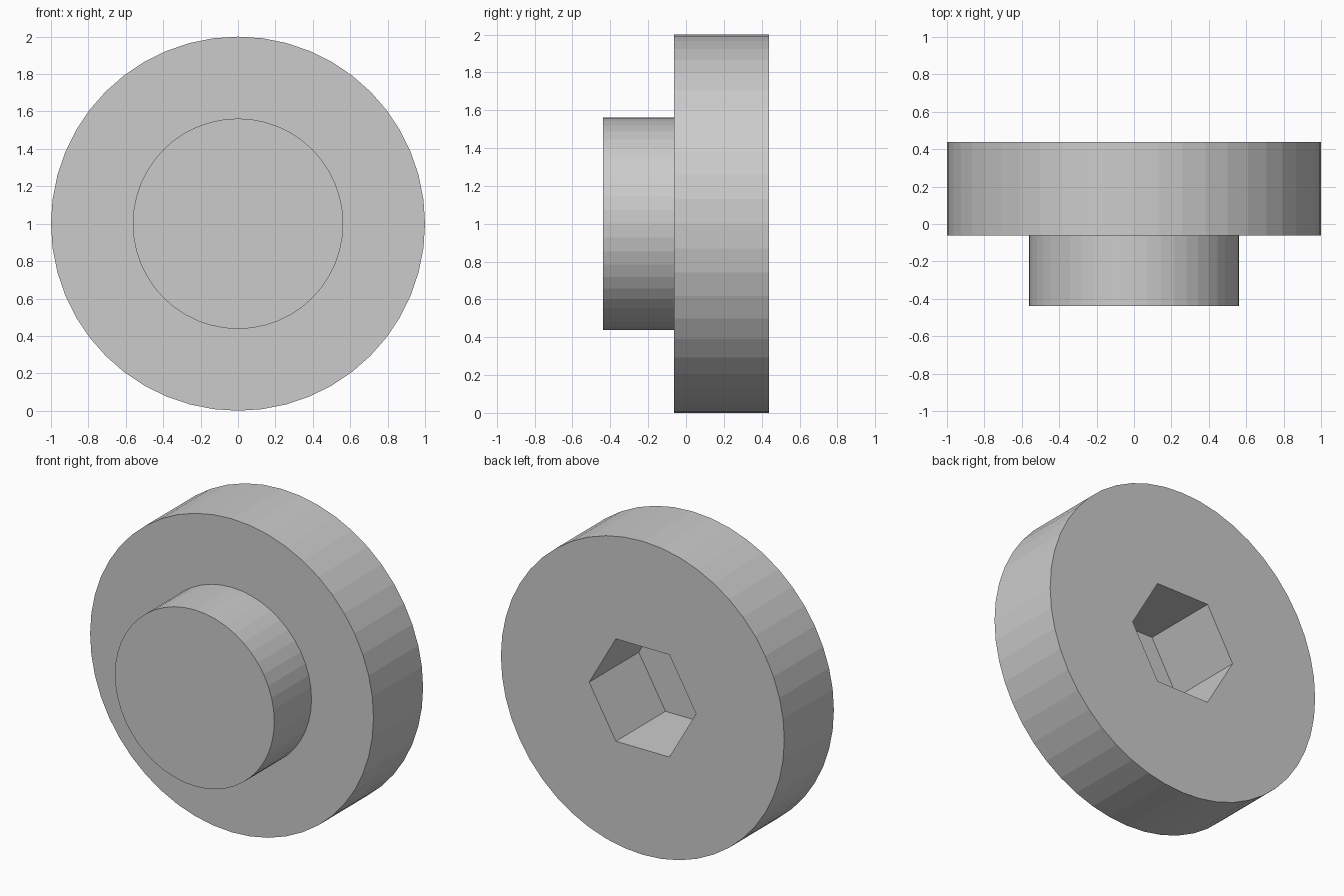
import bpy, bmesh
from math import cos, sin, tau

if "Cube" in bpy.data.objects:
    bpy.data.objects.remove(bpy.data.objects["Cube"])

SEGMENTS = 48
bm = bmesh.new()


def ring(radius, y, n=SEGMENTS):
    return [bm.verts.new((radius * cos(tau * i / n), y, 1 + radius * sin(tau * i / n)))
            for i in range(n)]


def join(inner, outer):
    # one face per inner side; the outer ring may have more points
    n, m = len(inner), len(outer)
    k = m // n
    for i in range(n):
        arc = [outer[(i * k + j) % m] for j in range(k + 1)]
        bm.faces.new([inner[(i + 1) % n], inner[i]] + arc)


# Rings from the socket floor, round the wide head, to the tip of the boss
rings = [
    ring(0.377, -0.0625, 6),
    ring(0.377, 0.4375, 6),
    ring(1.0, 0.4375),
    ring(1.0, -0.0625),
    ring(0.5625, -0.0625),
    ring(0.5625, -0.4375),
]
for a, b in zip(rings, rings[1:]):
    join(a, b)

# Socket floor and boss end
bm.faces.new(rings[0])
bm.faces.new(rings[-1])
bmesh.ops.recalc_face_normals(bm, faces=bm.faces)

mesh = bpy.data.meshes.new("socket_head_plug")
bm.to_mesh(mesh)
bm.free()
plug = bpy.data.objects.new("socket_head_plug", mesh)
bpy.context.collection.objects.link(plug)
